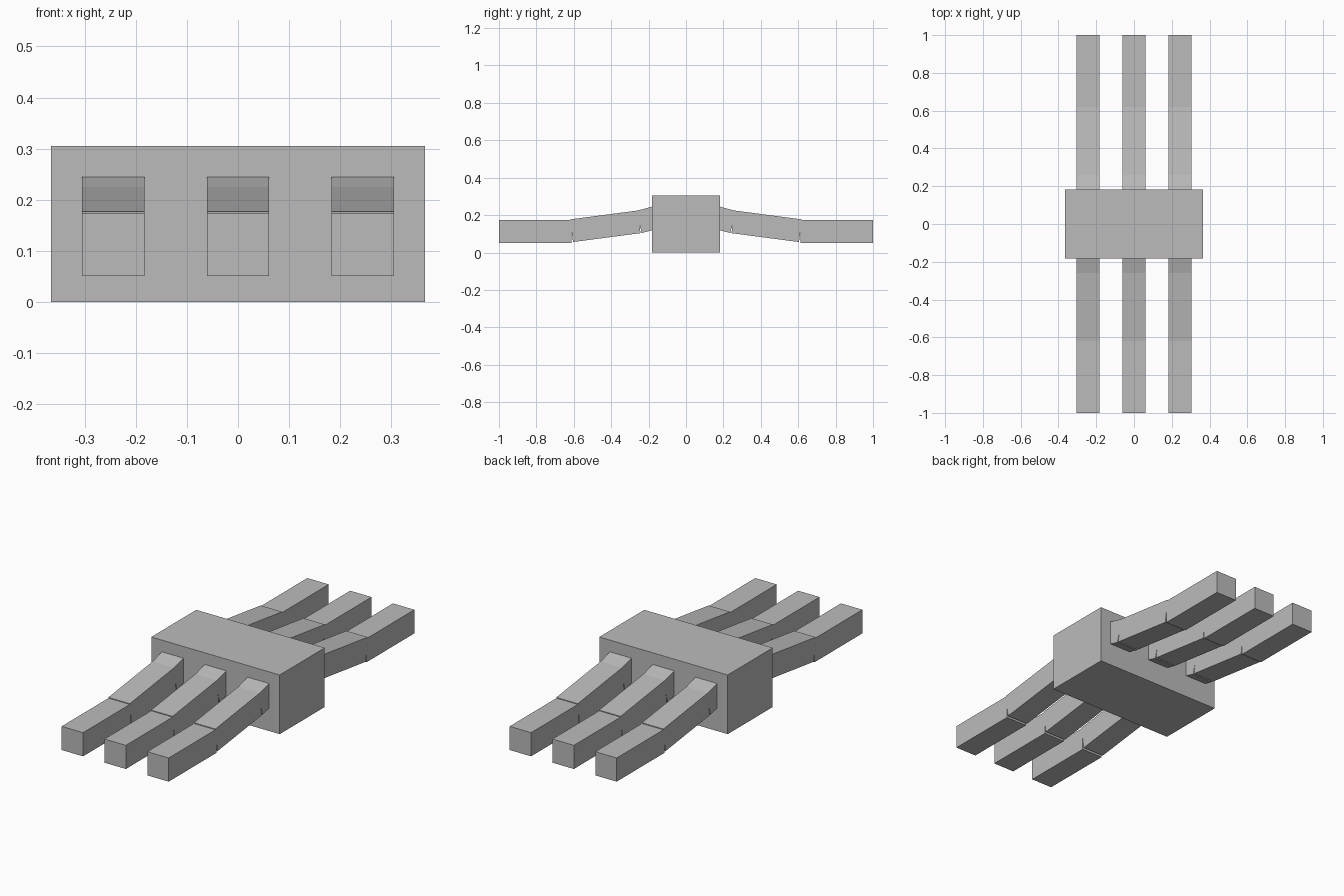
import bpy
from math import radians, sin, cos

# Remove the default cube
cube = bpy.data.objects.get("Cube")
if cube:
    bpy.data.objects.remove(cube, do_unlink=True)

# Single flat grey
GREY = (0.5, 0.5, 0.5, 1)
mat = bpy.data.materials.new("plain_grey")
mat.use_nodes = True
mat.diffuse_color = GREY
mat.node_tree.nodes["Principled BSDF"].inputs["Base Color"].default_value = GREY

WIDTH = 0.122


def box(name, size, location, tilt=0):
    bpy.ops.mesh.primitive_cube_add(size=1, location=location, rotation=(tilt, 0, 0))
    ob = bpy.context.object
    ob.name = name
    ob.scale = size
    ob.data.materials.append(mat)
    return ob


def leg_segment(name, x, side, end_y, end_z, length, angle):
    """Square bar whose outer top edge sits at (end_y, end_z), sloping down outwards."""
    a = radians(angle)
    y = end_y - cos(a) * length / 2 - sin(a) * WIDTH / 2
    z = end_z + sin(a) * length / 2 - cos(a) * WIDTH / 2
    box(name, (WIDTH, length, WIDTH), (x, side * y, z), -side * a)


# Body block
box("body", (0.732, 0.366, 0.305), (0, 0, 0.1525))

# Three jointed legs on the front and on the back
for side, side_name in ((-1, "front"), (1, "back")):
    for x, place in ((-0.244, "right"), (0, "middle"), (0.244, "left")):
        leg = f"{side_name}_{place}_leg"
        leg_segment(leg + "_upper", x, side, 0.268, 0.222, 0.16, 15)
        leg_segment(leg + "_middle", x, side, 0.62, 0.177, 0.364, 7.5)
        leg_segment(leg + "_lower", x, side, 1.0, 0.173, 0.388, 0)
